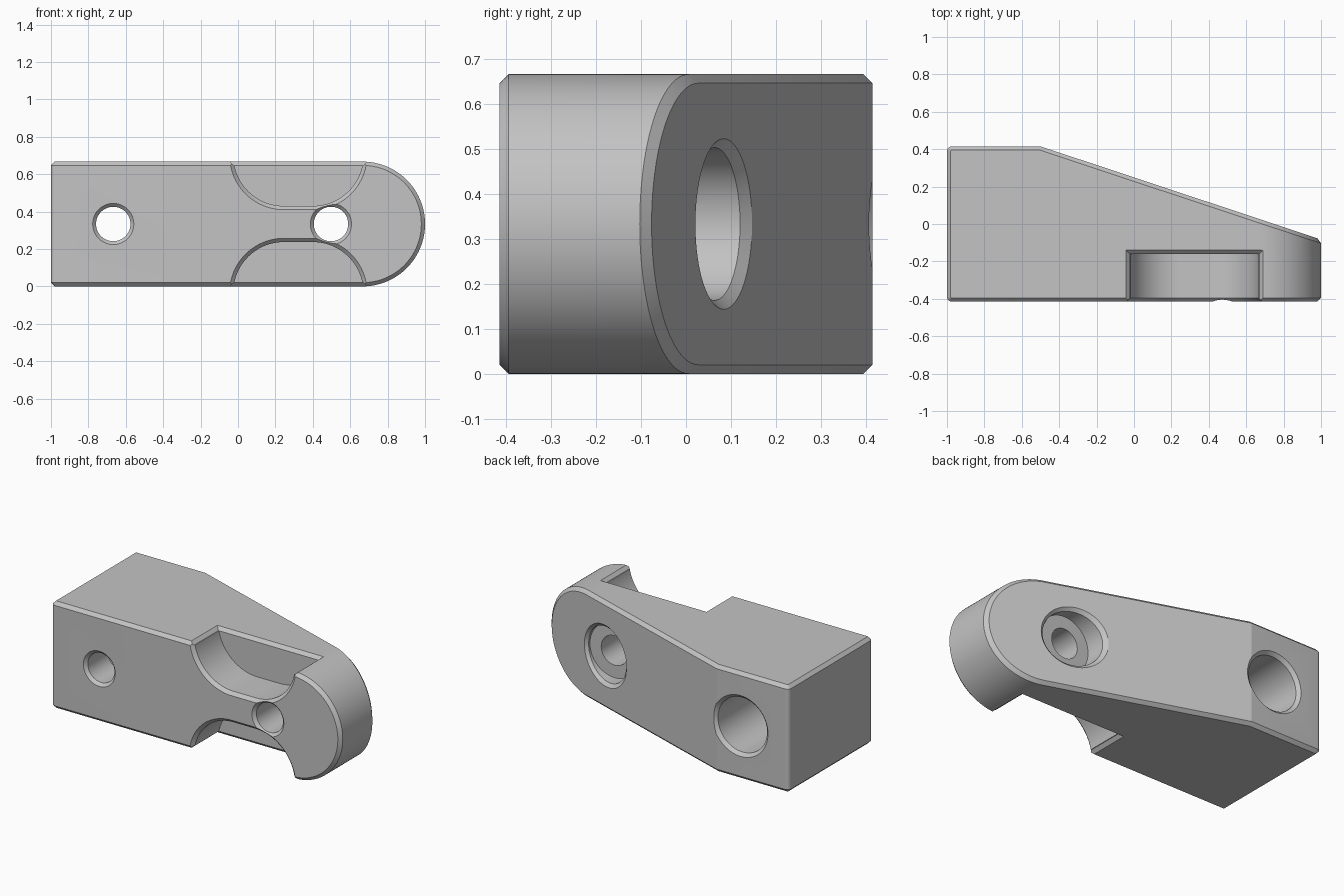
import bpy, bmesh
from math import sin, cos, pi, radians

cube = bpy.data.objects.get("Cube")
if cube:
    bpy.data.objects.remove(cube, do_unlink=True)

HEIGHT, HALF_DEPTH, CHAMFER = 0.667, 0.415, 0.02
MID = HEIGHT / 2
FOLD = -0.5

grey = bpy.data.materials.new("Light grey")
grey.use_nodes = True
colour = (0.55, 0.55, 0.55, 1)
grey.diffuse_color = colour
grey.node_tree.nodes["Principled BSDF"].inputs["Base Color"].default_value = colour


def arc(cx, cz, r, start, end, steps):
    angles = [radians(start + (end - start) * i / steps) for i in range(steps + 1)]
    return [(cx + r * cos(a), cz + r * sin(a)) for a in angles]


def loft(rings):
    """Closed solid through matching rings of points."""
    bm = bmesh.new()
    loops = [[bm.verts.new(p) for p in ring] for ring in rings]
    n = len(loops[0])
    for a, b in zip(loops, loops[1:]):
        for i in range(n):
            j = (i + 1) % n
            bm.faces.new((a[i], a[j], b[j], b[i]))
    bm.faces.new(loops[0])
    bm.faces.new(loops[-1])
    bmesh.ops.recalc_face_normals(bm, faces=bm.faces)
    return bm


def make_object(name, bm):
    mesh = bpy.data.meshes.new(name)
    bm.to_mesh(mesh)
    bm.free()
    mesh.materials.append(grey)
    obj = bpy.data.objects.new(name, mesh)
    bpy.context.collection.objects.link(obj)
    return obj


def bevel(bm, edges, size, segments):
    bmesh.ops.bevel(bm, geom=edges, offset=size, segments=segments, profile=0.5,
                    affect='EDGES', clamp_overlap=True)


def slope_y(x):
    """Back surface: flat, then tapering towards the rounded end."""
    return HALF_DEPTH - max(0, x - FOLD) * 0.332


# Main body: round-ended bar, its back cut down to a taper
outline = [(-1, HEIGHT), (-1, 0)]
outline += arc(1 - MID, MID, MID, -90, 90, 64)
bm = loft([[(x, y, z) for x, z in outline] for y in (-HALF_DEPTH, HALF_DEPTH)])
cut_edges = bmesh.ops.bisect_plane(
    bm, geom=bm.verts[:] + bm.edges[:] + bm.faces[:], dist=1e-5,
    plane_co=(FOLD, HALF_DEPTH, 0), plane_no=(0.332, 1, 0), clear_outer=True)["geom_cut"]
bmesh.ops.contextual_create(
    bm, geom=[e for e in cut_edges if isinstance(e, bmesh.types.BMEdge)])
bmesh.ops.recalc_face_normals(bm, faces=bm.faces)

# Rounded upright corners, then chamfers on every other sharp edge
upright = [e for e in bm.edges
           if all(v.co.x < -0.99 for v in e.verts)
           and abs(e.verts[0].co.z - e.verts[1].co.z) > 0.1]
bevel(bm, upright, 0.025, 8)
bevel(bm, [e for e in bm.edges if e.calc_face_angle(0) > radians(40)], CHAMFER, 1)
body = make_object("bracket_body", bm)


def cut(name, rings):
    cutter = make_object(name, loft(rings))
    cutter.hide_render = True
    mod = body.modifiers.new("Cut", 'BOOLEAN')
    mod.operation = 'DIFFERENCE'
    mod.solver = 'EXACT'
    mod.object = cutter
    bpy.ops.object.select_all(action='DESELECT')
    bpy.context.view_layer.objects.active = body
    body.select_set(True)
    bpy.ops.object.modifier_apply(modifier=mod.name)
    bpy.data.objects.remove(cutter, do_unlink=True)


def bore(name, x, profile):
    """Round cutter along y from (y, radius) pairs; y may depend on x."""
    rings = []
    for y, r in profile:
        rings.append([(px, y(px) if callable(y) else y, pz)
                      for px, pz in arc(x, MID, r, 0, 360, 64)[:-1]])
    cut(name, rings)


# Finger pockets, above and below, with chamfered rims
def pocket_ring(y, grow):
    r = 0.27 + grow
    pts = arc(0.245, 0.70, r, 180, 270, 24) + arc(0.40, 0.70, r, 270, 360, 24)
    pts = [(pts[0][0], 0.8)] + pts + [(pts[-1][0], 0.8)]
    return [(x, y, z) for x, z in pts]


def rim_ring(z, grow):
    left, right, back = -0.024 - grow, 0.67 + grow, -0.16 + grow
    return [(left, -0.5, z), (right, -0.5, z), (right, back, z), (left, back, z)]


pocket = [pocket_ring(-0.435, 0.04), pocket_ring(-0.395, 0), pocket_ring(-0.16, 0)]
rim = [rim_ring(HEIGHT - 0.02, 0), rim_ring(HEIGHT + 0.02, 0.04)]
for side in ("upper", "lower"):
    for part, rings in (("pocket", pocket), ("rim", rim)):
        if side == "lower":
            rings = [[(x, y, HEIGHT - z) for x, y, z in ring] for ring in rings]
        cut(f"{side}_{part}_cutter", rings)

# Screw holes with countersunk fronts and wide, chamfered bores from the back
for side, x, floor in (("right", -0.667, -0.2), ("left", 0.497, -0.005)):
    bore(f"{side}_back_bore", x, [(floor, 0.17),
                                  (lambda px: slope_y(px) - 0.02, 0.17),
                                  (lambda px: slope_y(px) + 0.02, 0.21),
                                  (0.7, 0.21)])
    bore(f"{side}_screw_hole", x, [(-0.435, 0.13), (-0.397, 0.092), (floor + 0.05, 0.092)])

bpy.ops.object.select_all(action='DESELECT')
body.select_set(True)
bpy.context.view_layer.objects.active = body
bpy.ops.object.shade_smooth_by_angle(angle=radians(15))
